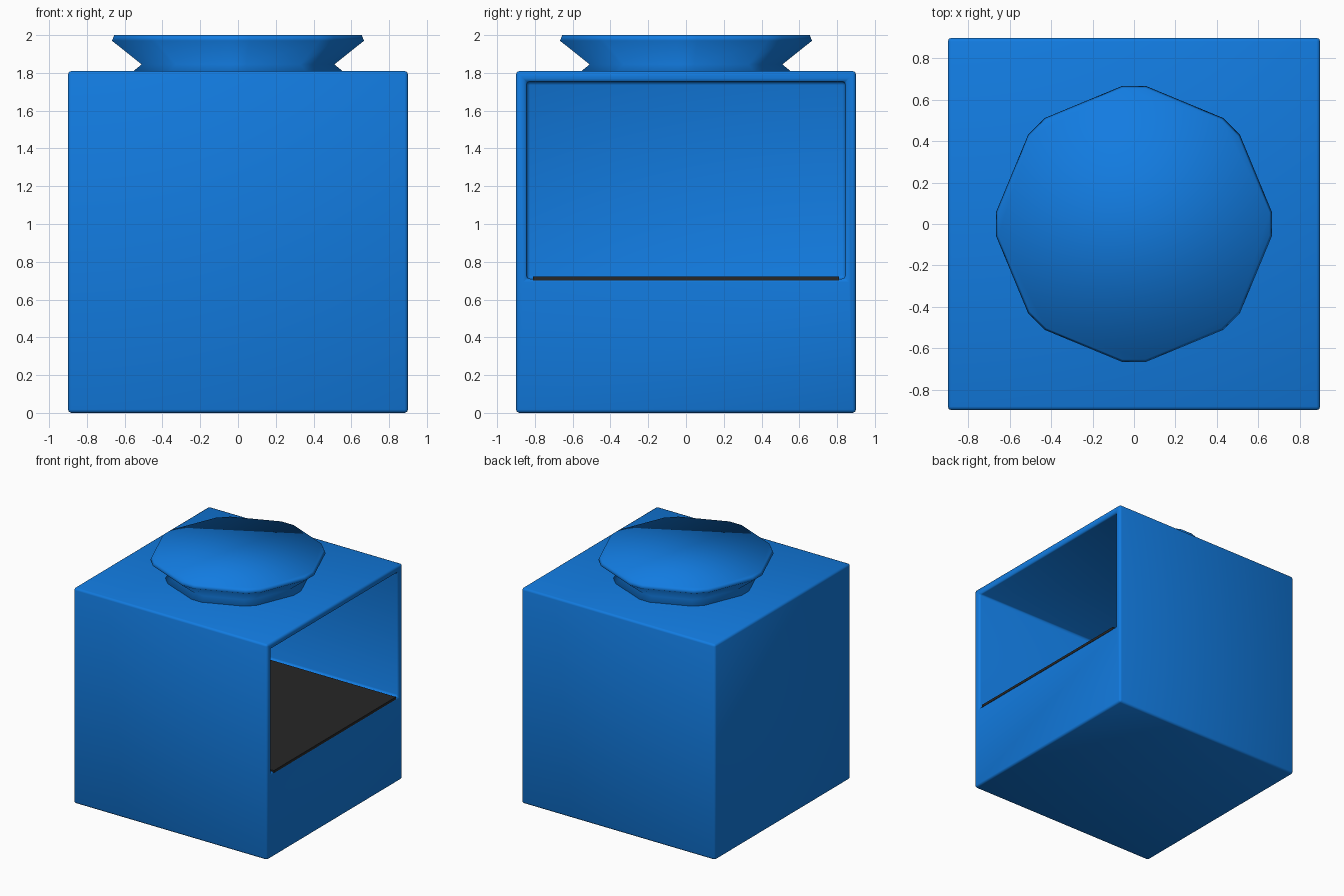
import bpy, bmesh, math
from mathutils import Matrix, Vector

if "Cube" in bpy.data.objects:
    bpy.data.objects.remove(bpy.data.objects["Cube"])


def material(name, rgb):
    m = bpy.data.materials.new(name)
    m.diffuse_color = (*rgb, 1)
    m.use_nodes = True
    m.node_tree.nodes["Principled BSDF"].inputs["Base Color"].default_value = m.diffuse_color
    return m


def finish(bm, name, mat, bevel=0.0, smooth=True):
    bmesh.ops.recalc_face_normals(bm, faces=bm.faces)
    for f in bm.faces:
        f.smooth = smooth
    mesh = bpy.data.meshes.new(name)
    bm.to_mesh(mesh)
    bm.free()
    mesh.materials.append(mat)
    ob = bpy.data.objects.new(name, mesh)
    bpy.context.collection.objects.link(ob)
    if bevel:
        mod = ob.modifiers.new("soft_edges", "BEVEL")
        mod.width = bevel
        mod.segments = 2
    return ob


def block(x0, x1, y0, y1, z0, z1):
    bm = bmesh.new()
    centre = Vector((x0 + x1, y0 + y1, z0 + z1)) / 2
    size = Matrix.Diagonal((x1 - x0, y1 - y0, z1 - z0, 1))
    bmesh.ops.create_cube(bm, size=1, matrix=Matrix.Translation(centre) @ size)
    return bm


blue = material("blue", (0.006, 0.2, 0.75))
black = material("black", (0.02, 0.02, 0.02))

# Body: cube with a deep compartment opening on the right side
bm = block(-0.9, 0.9, -0.9, 0.9, 0, 1.81)
side = max(bm.faces, key=lambda f: f.calc_center_median().x)
bmesh.ops.inset_individual(bm, faces=[side], thickness=0.08)
for v in side.verts:
    if v.co.z < 0.9:
        v.co.z = 0.71
cut = bmesh.ops.extrude_discrete_faces(bm, faces=[side])["faces"][0]
bmesh.ops.translate(bm, verts=cut.verts, vec=(-1.72, 0, 0))
finish(bm, "body", blue, 0.018)

# Compartment floor: thin dark panel
finish(block(-0.81, 0.9, -0.81, 0.81, 0.7, 0.722), "compartment_floor", black, smooth=False)

# Lid: flared octagon with clipped corners, given as radius and height
profile = [(0.565, 1.80), (0.51, 1.845), (0.667, 1.97), (0.655, 2.0)]
half = math.radians(4.9)
angles = [k * math.pi / 4 + s * half for k in range(8) for s in (-1, 1)]
bm = bmesh.new()
rings = [[bm.verts.new((r / math.cos(half) * math.cos(a), r / math.cos(half) * math.sin(a), z))
          for a in angles] for r, z in profile]
for low, high in zip(rings, rings[1:]):
    for i in range(16):
        j = (i + 1) % 16
        bm.faces.new((low[i], low[j], high[j], high[i]))
bm.faces.new(rings[-1])
bm.faces.new(rings[0][::-1])
finish(bm, "lid", blue)
